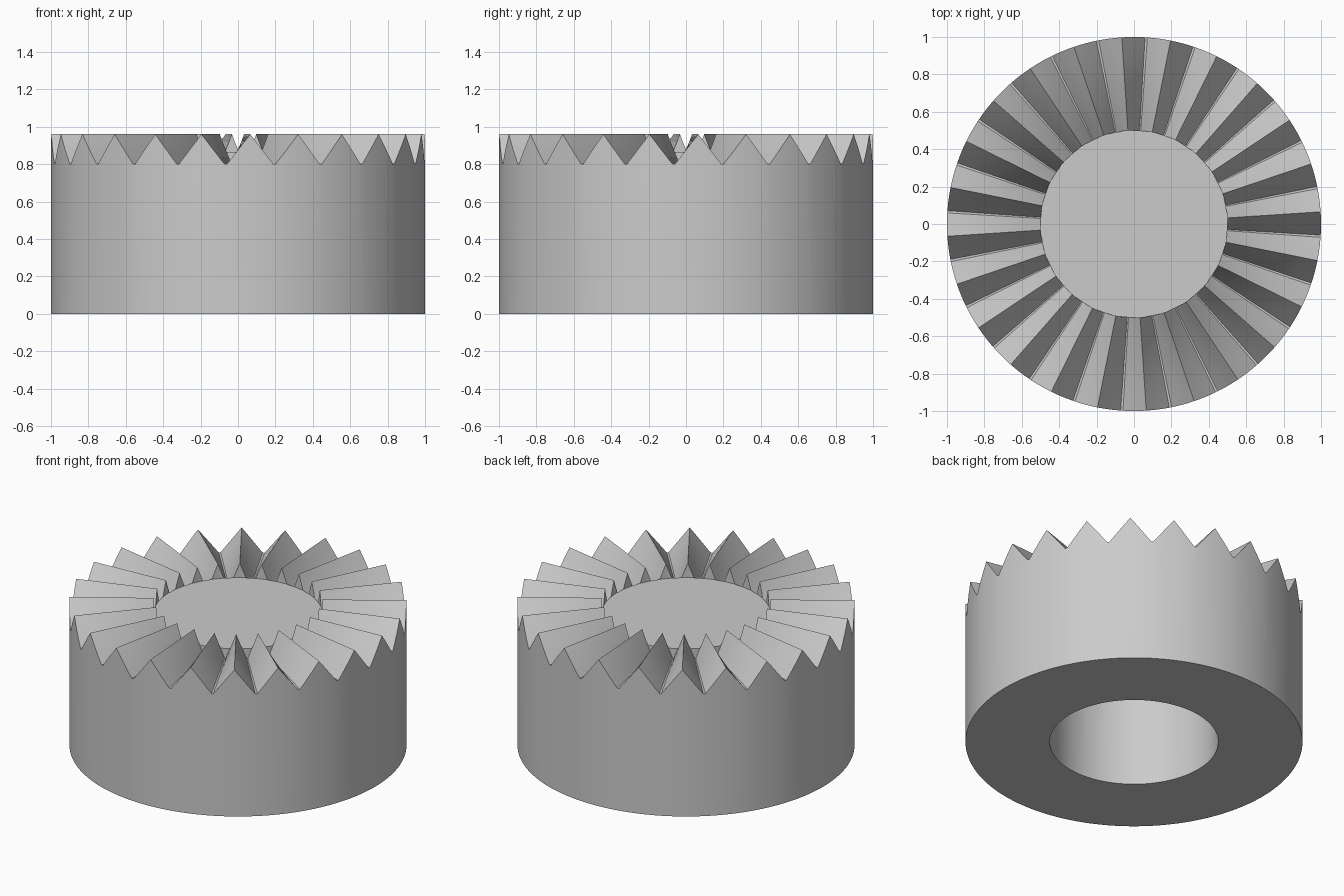
import bpy
import bmesh
import math

if "Cube" in bpy.data.objects:
    bpy.data.objects.remove(bpy.data.objects["Cube"], do_unlink=True)

OUTER, INNER = 1.0, 0.5
TEETH = 24
PEAK, VALLEY, PLUG_TOP = 0.96, 0.80, 0.865
PITCH = 360 / TEETH
FLOOR = 0.35        # half angle of the narrow valley floor, degrees
FLANK_STEPS = 3
RINGS = 6

steel = bpy.data.materials.new("grey steel")
steel.use_nodes = True
steel.diffuse_color = (0.6, 0.6, 0.6, 1)
steel.node_tree.nodes["Principled BSDF"].inputs["Base Color"].default_value = (0.6, 0.6, 0.6, 1)


def tooth_profile():
    """Angle and height pairs once around the crown."""
    flank = PITCH / 2 - FLOOR
    points = []
    for k in range(TEETH):
        start = -90 + PITCH / 4 + k * PITCH
        for i in range(FLANK_STEPS + 1):
            t = i / FLANK_STEPS
            points.append((start + t * flank, PEAK + t * (VALLEY - PEAK)))
        for i in range(FLANK_STEPS):
            t = i / FLANK_STEPS
            points.append((start + PITCH - flank + t * flank, VALLEY + t * (PEAK - VALLEY)))
    return [(math.radians(a), z) for a, z in points]


PROFILE = tooth_profile()


def add_ring(bm, radius, height=None):
    """Ring of vertices, following the tooth profile when no height is given."""
    return [bm.verts.new((radius * math.cos(a), radius * math.sin(a), z if height is None else height))
            for a, z in PROFILE]


def bridge(bm, lower, upper):
    n = len(lower)
    for i in range(n):
        j = (i + 1) % n
        bm.faces.new((lower[i], lower[j], upper[j], upper[i]))


def finish(bm, name):
    bmesh.ops.recalc_face_normals(bm, faces=bm.faces)
    mesh = bpy.data.meshes.new(name)
    bm.to_mesh(mesh)
    bm.free()
    mesh.materials.append(steel)
    obj = bpy.data.objects.new(name, mesh)
    bpy.context.collection.objects.link(obj)
    bpy.ops.object.select_all(action="DESELECT")
    obj.select_set(True)
    bpy.context.view_layer.objects.active = obj
    bpy.ops.object.shade_smooth_by_angle(angle=math.radians(25))


# Toothed ring: bottom, outer wall, radial teeth and bore wall in one closed loop
bm = bmesh.new()
rings = [add_ring(bm, INNER, 0), add_ring(bm, OUTER, 0)]
for r in range(RINGS + 1):
    rings.append(add_ring(bm, OUTER + (INNER - OUTER) * r / RINGS))
for i, ring in enumerate(rings):
    bridge(bm, ring, rings[(i + 1) % len(rings)])
finish(bm, "toothed_ring")

# Plug that closes the top of the bore
bm = bmesh.new()
low, high = add_ring(bm, INNER, VALLEY), add_ring(bm, INNER, PLUG_TOP)
bridge(bm, low, high)
bm.faces.new(low)
bm.faces.new(high)
finish(bm, "bore_plug")
